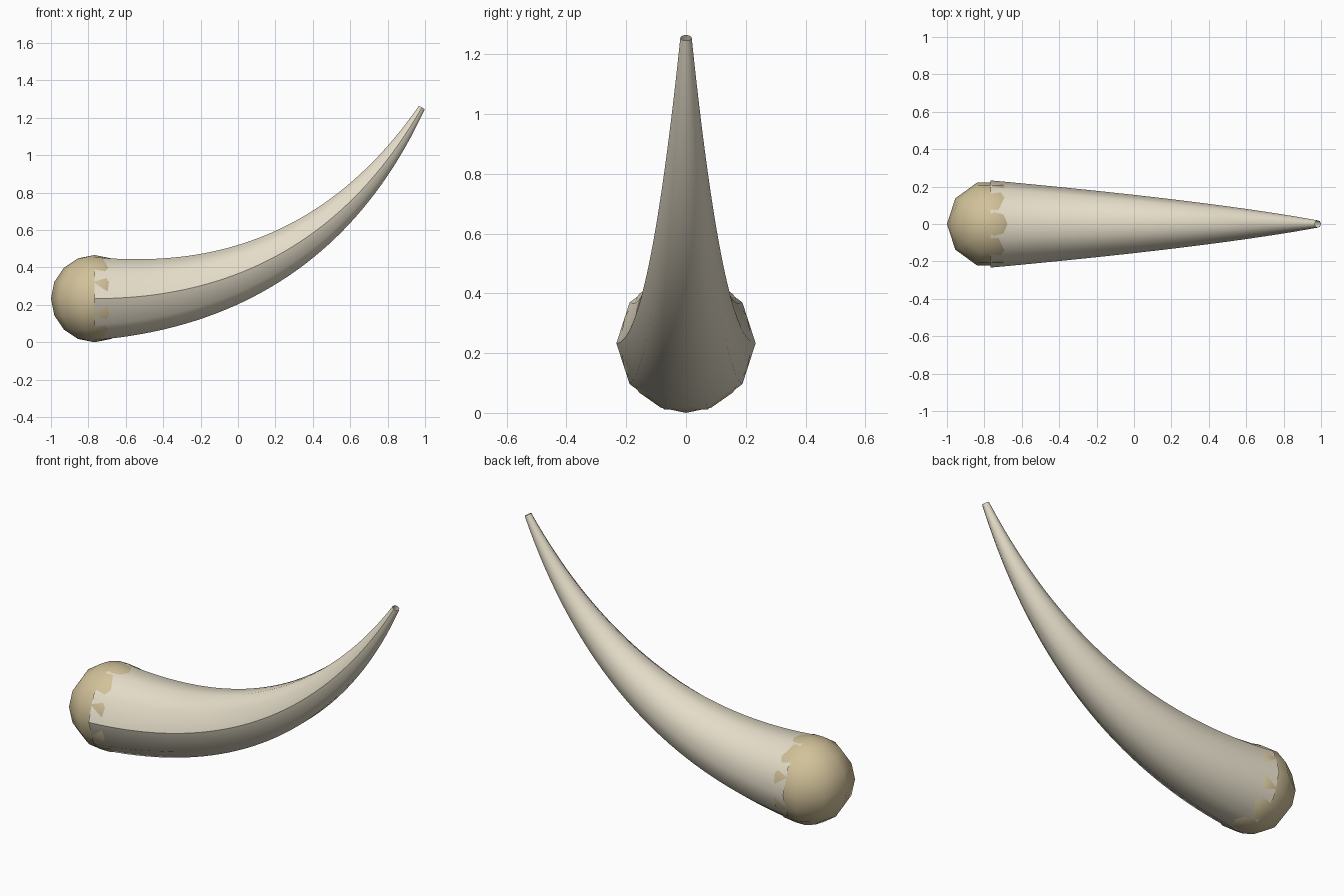
import bpy, bmesh, math
from mathutils import Vector

cube = bpy.data.objects.get("Cube")
if cube:
    bpy.data.objects.remove(cube)

R_BASE, R_TIP = 0.233, 0.019
SIDES, STEPS = 10, 40
START = Vector((R_BASE - 1, 0, R_BASE))
BEND = Vector((0.4, 0, R_BASE))
TIP = Vector((0.983, 0, 1.255))


def material(name, color):
    m = bpy.data.materials.new(name)
    m.use_nodes = True
    m.diffuse_color = color
    m.node_tree.nodes["Principled BSDF"].inputs["Base Color"].default_value = color
    return m


def add_object(name, bm, mat):
    for f in bm.faces:
        f.smooth = True
    mesh = bpy.data.meshes.new(name)
    bm.to_mesh(mesh)
    bm.free()
    mesh.materials.append(mat)
    obj = bpy.data.objects.new(name, mesh)
    bpy.context.collection.objects.link(obj)
    return obj


# Curved horn: an open ten-sided tube that tapers along a bent path
bm = bmesh.new()
rings = []
side = Vector((0, -1, 0))
for i in range(STEPS + 1):
    t = i / STEPS
    centre = START * (1 - t) ** 2 + BEND * 2 * t * (1 - t) + TIP * t * t
    tangent = ((BEND - START) * (1 - t) + (TIP - BEND) * t).normalized()
    up = side.cross(tangent)
    r = R_BASE + (R_TIP - R_BASE) * t
    angles = [math.tau * k / SIDES for k in range(SIDES)]
    rings.append([bm.verts.new(centre + r * (side * math.cos(a) + up * math.sin(a)))
                  for a in angles])
for a, b in zip(rings, rings[1:]):
    for k in range(SIDES):
        n = (k + 1) % SIDES
        bm.faces.new((a[k], a[n], b[n], b[k]))
    # Hard seam along the front side
    bm.edges.get((a[0], b[0])).smooth = False
bmesh.ops.recalc_face_normals(bm, faces=bm.faces)
add_object("horn", bm, material("ivory", (0.775, 0.716, 0.578, 1)))

# Rounded base, with a corner pointing straight back along the horn
bm = bmesh.new()
bmesh.ops.create_uvsphere(bm, u_segments=SIDES, v_segments=8, radius=R_BASE)
base = add_object("base_knob", bm, material("tan", (0.645, 0.539, 0.323, 1)))
base.location = START
base.rotation_euler.z = math.pi / 2
